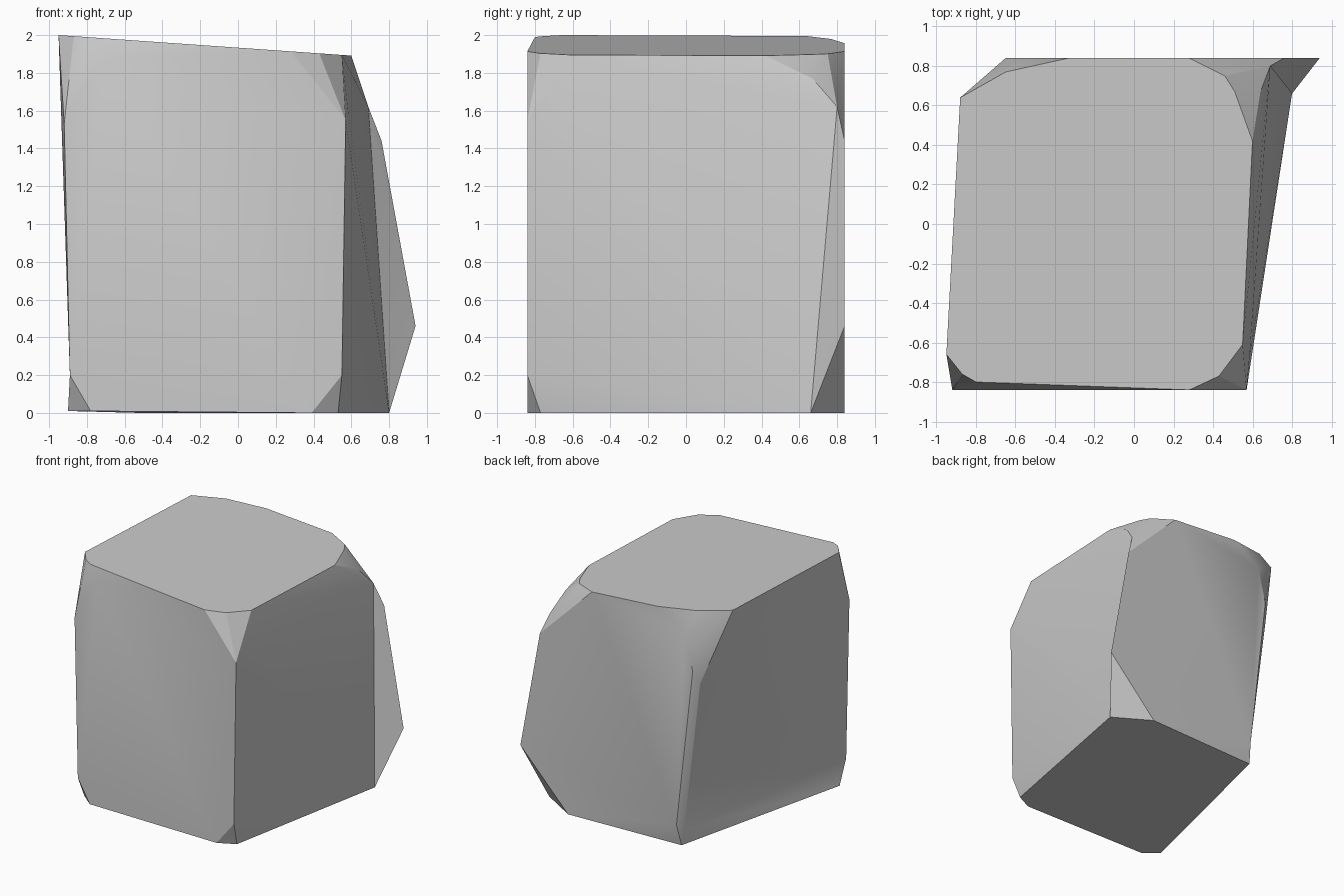
import bpy
import bmesh
from math import radians

DEPTH = 0.84  # half depth of the block

default = bpy.data.objects.get("Cube")
if default:
    bpy.data.objects.remove(default, do_unlink=True)


def make_material(name, colour):
    material = bpy.data.materials.new(name)
    material.use_nodes = True
    material.diffuse_color = colour
    shader = material.node_tree.nodes["Principled BSDF"]
    shader.inputs["Base Color"].default_value = colour
    return material


def top_height(x):
    """Height of the gently sloping top plane."""
    return 2 - 0.07 * (x + 0.95)


def add_corners(bm, points):
    return [bm.verts.new(point) for point in points]


def delete_faces_within(bm, verts):
    """Remove every face whose corners all belong to the given set."""
    inner = [face for face in bm.faces if all(v in verts for v in face.verts)]
    bmesh.ops.delete(bm, geom=inner, context="FACES")


# Outline of the top plane, as (x, y)
top_outline = [(-.87, -.76), (-.8, -.8), (.28, -DEPTH),
               (.43, -.77), (.55, -.61), (.6, .42), (.51, .67),
               (.46, .75), (-.33, DEPTH), (-.65, .77)]

# Outline of the front plane, as (x, z)
front_outline = [(-.78, .01), (-.83, 1.62), (-.72, 1.87),
                 (.57, 1.55), (.55, .2), (.39, 0)]

# Chipped corners of the left side and the back, as (x, y, z)
chips = [(.53, -.77, 0), (.585, -.67, 1.58), (.64, .67, 1.77),
         (-.58, DEPTH, 1.79)]

# Where the flared back corner joins the body, and its outer edge
seam_points = [(.69, .8, 1.62), (.8, .66, 0), (.5, DEPTH, 0),
               (.28, DEPTH, top_height(.28))]
flare_points = [(.94, DEPTH, .46), (.76, DEPTH, 1.44)]

# Rim of the twisted right side, and the worn edge set into its back
right_rim = [(-.89, -DEPTH, .2), (-.92, -DEPTH, 1.53),
             (-.95, -.66, 2), (-.88, .64, top_height(-.88)),
             (-.65, DEPTH, 1.5), (-.5, DEPTH, .18),
             (-.52, .8, 0), (-.9, -.74, .01)]
worn_points = [(-.69, .8, 1.39), (-.53, .78, .12)]

body_points = [(x, y, top_height(x)) for x, y in top_outline]
body_points += [(x, -DEPTH, z) for x, z in front_outline]
body_points += chips

# Wrap the body and the flare, then open the seam so they form one skin
bm = bmesh.new()
seam = add_corners(bm, seam_points)
body = add_corners(bm, body_points)
rim = add_corners(bm, right_rim)
flare = add_corners(bm, flare_points)
bmesh.ops.convex_hull(bm, input=body + rim + seam)
bmesh.ops.convex_hull(bm, input=flare + seam)
delete_faces_within(bm, seam)

# Replace the right side with a fan that follows its twist
delete_faces_within(bm, rim)
pivot, front_top, top_front, top_back, back_top, back_low, base, base_front = rim
worn_top, worn_low = add_corners(bm, worn_points)
fan = [front_top, top_front, top_back, worn_top, worn_low, base_front]
for start, end in zip(fan, fan[1:]):
    bm.faces.new((pivot, start, end))

# Narrow chips along the worn edge
bm.faces.new((top_back, back_top, worn_top))
bm.faces.new((worn_top, back_top, back_low, worn_low))
bm.faces.new((worn_low, back_low, base))
bm.faces.new((worn_low, base, base_front))

# Tidy into one closed skin
loose = [vert for vert in bm.verts if not vert.link_faces]
bmesh.ops.delete(bm, geom=loose, context="VERTS")
bmesh.ops.dissolve_limit(bm, angle_limit=radians(1),
                         verts=bm.verts[:], edges=bm.edges[:])
bmesh.ops.recalc_face_normals(bm, faces=bm.faces[:])

mesh = bpy.data.meshes.new("stone_block")
bm.to_mesh(mesh)
bm.free()
mesh.materials.append(make_material("stone_grey", (0.6, 0.6, 0.6, 1)))

stone_block = bpy.data.objects.new("stone_block", mesh)
bpy.context.collection.objects.link(stone_block)

# Soften the broad facets and keep the chipped edges crisp
bpy.ops.object.select_all(action="DESELECT")
stone_block.select_set(True)
bpy.context.view_layer.objects.active = stone_block
bpy.ops.object.shade_smooth_by_angle(angle=radians(20))
